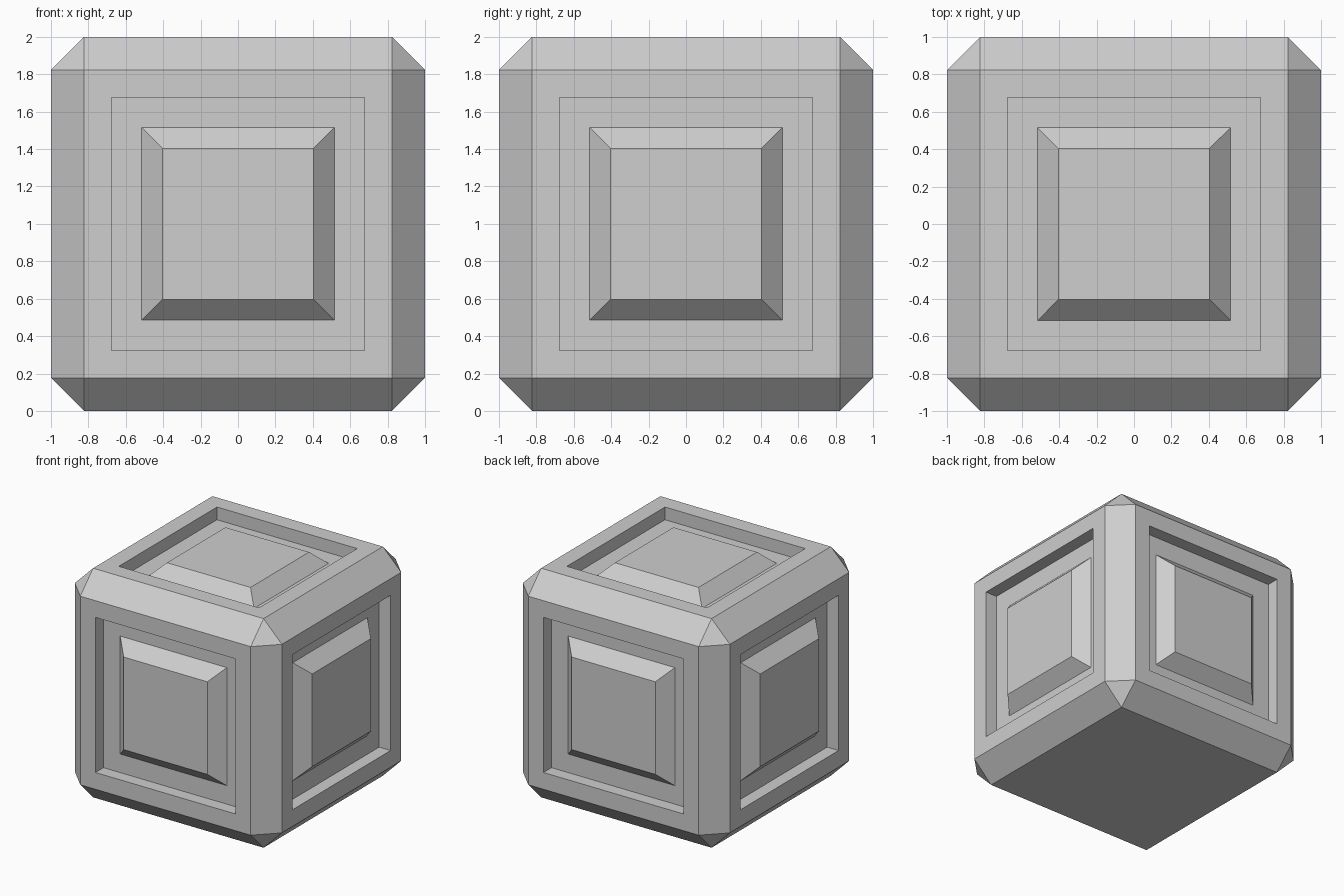
import bpy
import bmesh
from mathutils import Matrix

default_cube = bpy.data.objects.get("Cube")
if default_cube:
    bpy.data.objects.remove(default_cube, do_unlink=True)

CHAMFER = 0.177
RECESS_HALF = 0.677    # half width of the sunken panel
PLATE_HALF = 0.515     # half width of the raised plate at its foot
DEPTH = 0.111          # panel depth, and height and slope of the plate

# Single grey material
grey = bpy.data.materials.new("light_grey")
colour = (0.62, 0.62, 0.62, 1.0)
grey.diffuse_color = colour
grey.use_nodes = True
grey.node_tree.nodes["Principled BSDF"].inputs["Base Color"].default_value = colour

# Chamfered cube standing on the ground
bm = bmesh.new()
bmesh.ops.create_cube(bm, size=2.0, matrix=Matrix.Translation((0, 0, 1)))
bmesh.ops.bevel(bm, geom=bm.edges[:], offset=CHAMFER, offset_type='OFFSET',
                segments=1, profile=0.5, affect='EDGES')
bm.normal_update()

# The four sides and the top get a panel; the underside stays plain
panels = [f for f in bm.faces
          if max(abs(c) for c in f.normal) > 0.99 and f.normal.z > -0.5]


def inset(thickness, depth):
    bmesh.ops.inset_individual(bm, faces=panels, thickness=thickness,
                               depth=depth, use_even_offset=True)
    bm.normal_update()


inset(1 - CHAMFER - RECESS_HALF, 0)    # rim
inset(0, -DEPTH)                       # recess walls
inset(RECESS_HALF - PLATE_HALF, 0)     # recess floor
inset(DEPTH, DEPTH)                    # sloped raised plate

mesh = bpy.data.meshes.new("panelled_block")
bm.to_mesh(mesh)
bm.free()
mesh.materials.append(grey)
block = bpy.data.objects.new("panelled_block", mesh)
bpy.context.collection.objects.link(block)
